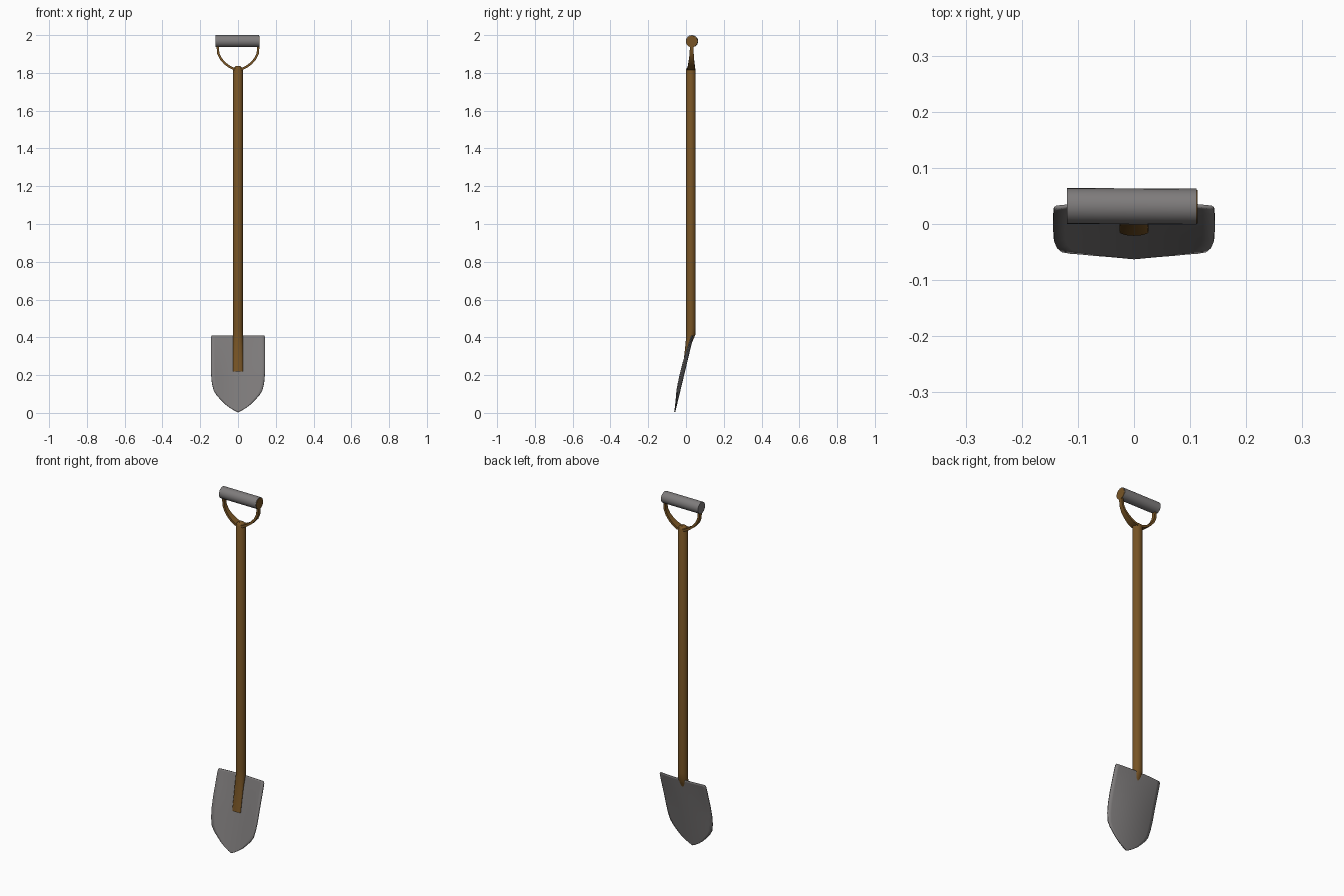
import bpy, bmesh, math
from mathutils import Vector

if "Cube" in bpy.data.objects:
    bpy.data.objects.remove(bpy.data.objects["Cube"])


def material(name, rgb):
    m = bpy.data.materials.new(name)
    m.diffuse_color = (*rgb, 1)
    m.use_nodes = True
    m.node_tree.nodes["Principled BSDF"].inputs["Base Color"].default_value = m.diffuse_color
    return m


GREY = material("steel grey", (0.21, 0.20, 0.20))
WOOD = material("brown wood", (0.185, 0.088, 0.018))


def make(name, bm, mat):
    bmesh.ops.recalc_face_normals(bm, faces=bm.faces)
    me = bpy.data.meshes.new(name)
    bm.to_mesh(me)
    bm.free()
    ob = bpy.data.objects.new(name, me)
    bpy.context.collection.objects.link(ob)
    me.materials.append(mat)
    return ob


def smooth(ob, angle=35):
    bpy.ops.object.select_all(action='DESELECT')
    ob.select_set(True)
    bpy.context.view_layer.objects.active = ob
    bpy.ops.object.shade_smooth_by_angle(angle=math.radians(angle))


def loft(name, rings, mat):
    """Skin closed rings of points and cap both ends."""
    bm = bmesh.new()
    vs = [[bm.verts.new(p) for p in r] for r in rings]
    n = len(vs[0])
    for a, b in zip(vs, vs[1:]):
        for i in range(n):
            bm.faces.new((a[i], a[(i + 1) % n], b[(i + 1) % n], b[i]))
    bm.faces.new(vs[0])
    bm.faces.new(vs[-1])
    return make(name, bm, mat)


def circle(n=24):
    return [(math.cos(2 * math.pi * i / n), math.sin(2 * math.pi * i / n)) for i in range(n)]


# blade: scooped sheet, pointed at the bottom
rows = [(0.004, 0.001), (0.012, 0.018), (0.028, 0.044), (0.048, 0.070), (0.074, 0.095),
        (0.095, 0.114), (0.12, 0.129), (0.16, 0.138), (0.21, 0.1425), (0.27, 0.1435),
        (0.34, 0.1435), (0.38, 0.1435), (0.402, 0.1425), (0.41, 0.138)]
COLS = 14
bm = bmesh.new()
grid = []
for z, w in rows:
    centre = -0.061 + 0.24 * z
    depth = 0.019 if z < 0.25 else 0.019 - 0.011 * (z - 0.25) / 0.16
    line = []
    for i in range(COLS + 1):
        x = w * (2 * i / COLS - 1)
        line.append(bm.verts.new((x, centre - depth * (x / 0.1435) ** 2, z)))
    grid.append(line)
for a, b in zip(grid, grid[1:]):
    for i in range(COLS):
        bm.faces.new((a[i], a[i + 1], b[i + 1], b[i]))
blade = make("blade", bm, GREY)
sol = blade.modifiers.new("thickness", 'SOLIDIFY')
sol.thickness = 0.006
sol.offset = 0
smooth(blade)

# shaft: round pole, bent and flattened into the blade, chamfered on top
# each section: z, half width, front y, back y
sections = [(0.22, 0.026, -0.021, -0.006), (0.29, 0.026, -0.011, 0.009),
            (0.35, 0.026, -0.004, 0.024), (0.385, 0.026, -0.001, 0.037),
            (0.415, 0.026, 0.001, 0.050), (0.45, 0.0255, 0.001, 0.051),
            (1.82, 0.0255, 0.001, 0.051), (1.828, 0.022, 0.005, 0.047),
            (1.836, 0.012, 0.014, 0.038)]
shaft = loft("shaft", [[(w * c, (f + b) / 2 + (b - f) / 2 * s, z) for c, s in circle()]
                       for z, w, f, b in sections], WOOD)
smooth(shaft, 40)

# grip arms: flat strips curving from the shaft top to the grip
path = [(0.0, 1.819, 0.021), (0.022, 1.821, 0.021), (0.045, 1.832, 0.019),
        (0.070, 1.851, 0.016), (0.092, 1.876, 0.013), (0.104, 1.902, 0.011),
        (0.107, 1.930, 0.010), (0.106, 1.968, 0.012)]
for side, label in ((1, "right"), (-1, "left")):
    rings = []
    for i, (x, z, d) in enumerate(path):
        a, b = path[max(i - 1, 0)], path[min(i + 1, len(path) - 1)]
        t = Vector((b[0] - a[0], b[1] - a[1])).normalized() * 0.006
        y = 0.027 + 0.004 * i / 7
        rings.append([(side * (x + k * t.y), y + j * d, z - k * t.x)
                      for k, j in ((1, -1), (1, 1), (-1, 1), (-1, -1))])
    smooth(loft(label + "_grip_arm", rings, WOOD))


# grip bar with a wooden plug showing at its right end
def bar(name, x0, x1, r, z, mat):
    smooth(loft(name, [[(x, 0.0315 - 0.006 * x + r * c, z + r * s) for c, s in circle()]
                       for x in (x0, x1)], mat))


bar("grip_bar", -0.119, 0.111, 0.032, 1.968, GREY)
bar("grip_end_plug", 0.100, 0.1135, 0.030, 1.966, WOOD)
